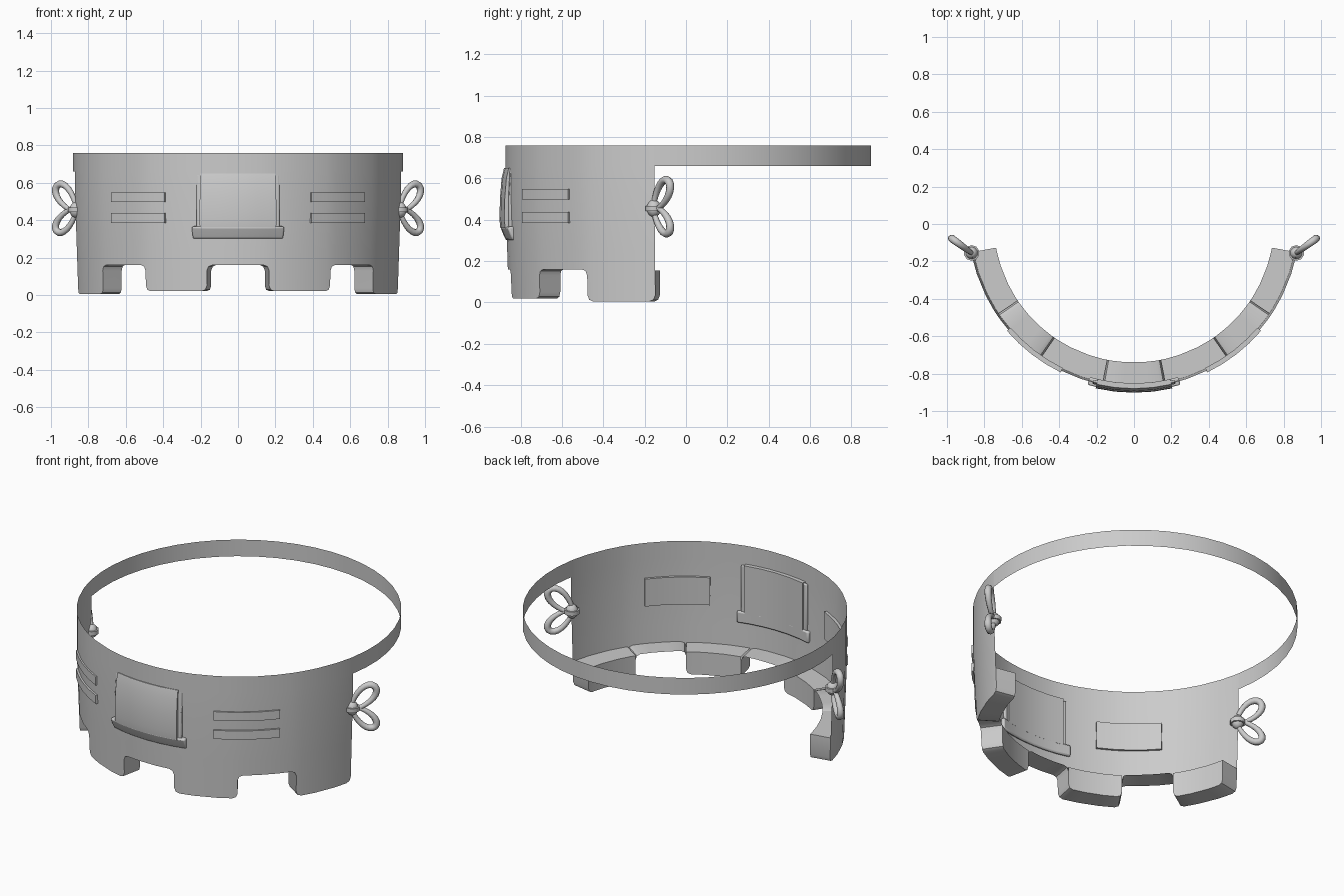
import bpy, bmesh, math
from mathutils import Vector, Matrix

if "Cube" in bpy.data.objects:
    bpy.data.objects.remove(bpy.data.objects["Cube"])

grey = bpy.data.materials.new("plain_grey")
grey.diffuse_color = (0.6, 0.6, 0.6, 1)
grey.use_nodes = True
grey.node_tree.nodes["Principled BSDF"].inputs["Base Color"].default_value = grey.diffuse_color
CY = 0.01          # ring centre in y
R_IN = 0.75        # inner radius of the feet
END = 79.5         # angle where the wall stops, measured from the front


def pt(a, r, z):
    """Point on the cylinder; angle 0 is the front, positive is +x."""
    t = math.radians(a)
    return Vector((r * math.sin(t), CY - r * math.cos(t), z))


def wall_r(z):
    """Wall radius, slightly narrower toward the bottom."""
    return 0.885 if z > 0.5 else 0.868 + 0.017 * z / 0.5


def finish(name, bm, angle=35):
    bmesh.ops.remove_doubles(bm, verts=bm.verts, dist=0.0002)
    bmesh.ops.recalc_face_normals(bm, faces=bm.faces)
    me = bpy.data.meshes.new(name)
    bm.to_mesh(me)
    bm.free()
    me.materials.append(grey)
    ob = bpy.data.objects.new(name, me)
    bpy.context.collection.objects.link(ob)
    bpy.ops.object.select_all(action='DESELECT')
    ob.select_set(True)
    bpy.context.view_layer.objects.active = ob
    bpy.ops.object.shade_smooth_by_angle(angle=math.radians(angle))
    return ob


def strip(bm, rows):
    """Quads between neighbouring rows of points."""
    for p, q in zip(rows, rows[1:]):
        for i in range(len(p) - 1):
            quad = [p[i], p[i + 1], q[i + 1], q[i]]
            if (quad[0] - quad[3]).length < 1e-5 and (quad[1] - quad[2]).length < 1e-5:
                continue
            if (quad[1] - quad[2]).length < 1e-5:
                continue
            bm.faces.new([bm.verts.new(v) for v in quad])


def swept_plate(name, a0, a1, profile, steps=4, bevel=0.0):
    """Closed (radius, height) profile swept around the ring."""
    bm = bmesh.new()
    angles = [a0 + (a1 - a0) * i / steps for i in range(steps + 1)]
    loop = profile + profile[:1]
    strip(bm, [[pt(a, r, z) for r, z in loop] for a in angles])
    for a in (a0, a1):
        bm.faces.new([bm.verts.new(pt(a, r, z)) for r, z in profile])
    ob = finish(name, bm)
    if bevel:
        mod = ob.modifiers.new("soft_edge", 'BEVEL')
        mod.width, mod.segments, mod.limit_method = bevel, 2, 'ANGLE'
    return ob


def foot(a0, a1, z):
    """Lower outline of one foot with rounded corners."""
    mid = [(a0 + (a1 - a0) * t, z) for t in (0.33, 0.67)]
    return [(a0, z + 0.03), (a0 + 0.6, z + 0.008), (a0 + 2, z)] + mid + \
           [(a1 - 2, z), (a1 - 0.6, z + 0.008), (a1, z + 0.03)]


def gap(a0, a1, z=0.16):
    """Outline of one notch between feet."""
    mid = [(a0 + (a1 - a0) * t, z) for t in (0.33, 0.67)]
    return [(a0, z - 0.03), (a0 + 0.6, z - 0.008), (a0 + 2, z)] + mid + \
           [(a1 - 2, z), (a1 - 0.6, z - 0.008), (a1, z - 0.03)]


# lower outline, right half mirrored to the left
FEET = [(11, 34.5, 0.02), (56, END, 0.005)]
half = foot(*FEET[0]) + gap(34.5, 56) + foot(*FEET[1])
outline = [(-a, z) for a, z in reversed(half)] + gap(-11, 11) + half

# front wall, a single sheet
bm = bmesh.new()
strip(bm, [[pt(a, wall_r(h), h) for h in (z, 0.25, 0.5, 0.66, 0.76)] for a, z in outline])
finish("front_wall", bm)

# thin hoop closing the circle behind
bm = bmesh.new()
n = 28
hoop = [END + (360 - 2 * END) * i / n for i in range(n + 1)]
strip(bm, [[pt(a, 0.885, 0.66), pt(a, 0.885, 0.76)] for a in hoop])
finish("back_hoop", bm)

# inward rim: undersides, notch sides and notch ceilings
bm = bmesh.new()
rim = [(-END, 0.155)] + outline + [(END, 0.155)]
strip(bm, [[pt(a, wall_r(z), z), pt(a, R_IN, z)] for a, z in rim])
finish("lower_rim", bm)

# inner faces and tops of the feet
bm = bmesh.new()
for s in (-1, 1):
    for f in FEET:
        strip(bm, [[pt(s * a, R_IN, z), pt(s * a, R_IN, 0.155), pt(s * a, wall_r(0.155), 0.155)]
                   for a, z in foot(*f)])
finish("foot_insides", bm)

# front pouch: backing, flap and lower lip
swept_plate("pouch_backing", -14.5, 14.5,
            [(0.87, 0.645), (0.885, 0.645), (0.893, 0.5), (0.893, 0.34), (0.87, 0.34)], 6, 0.006)
swept_plate("pouch_flap", -13, 13,
            [(0.862, 0.65), (0.89, 0.65), (0.902, 0.6), (0.91, 0.5), (0.912, 0.4),
             (0.908, 0.36), (0.862, 0.36)], 4)
swept_plate("pouch_lip", -16, 16,
            [(0.862, 0.37), (0.908, 0.365), (0.89, 0.32), (0.88, 0.30), (0.862, 0.30)], 6, 0.01)

# paired side bars with a backing plate on the inside
for s, side in ((-1, "left"), (1, "right")):
    for z, level in ((0.385, "lower"), (0.497, "upper")):
        swept_plate(f"{side}_{level}_bar", s * 26, s * 49.5,
                    [(0.87, z), (0.894, z), (0.894, z + 0.052), (0.87, z + 0.052)])
    swept_plate(f"{side}_bar_backing", s * 26, s * 49.5,
                [(0.868, 0.385), (0.876, 0.385), (0.876, 0.55), (0.868, 0.55)])


def bow_loop(name, base, u, tilt, length, width, tube):
    """Teardrop ring of round tube lying in the plane of u and z."""
    d = u * math.cos(tilt) + Vector((0, 0, math.sin(tilt)))
    e = Vector((0, 0, math.cos(tilt))) - u * math.sin(tilt)
    nrm = d.cross(e)
    rows = []
    for i in range(21):
        t = 2 * math.pi * i / 20
        c = base + d * length * (1 - math.cos(t)) / 2 + \
            e * width * math.sin(t) * (0.85 - 0.2 * math.cos(t))
        out = (-d * math.cos(t) * width + e * math.sin(t) * length / 2).normalized()
        r = tube * (0.8 - 0.2 * math.cos(t))
        rows.append([c + (out * math.cos(k * math.pi / 4) + nrm * math.sin(k * math.pi / 4)) * r
                     for k in range(9)])
    bm = bmesh.new()
    strip(bm, rows)
    finish(name, bm, 60)


# bows tied at both ends of the wall
for s, side in ((-1, "left"), (1, "right")):
    u = Vector((0.81 * s, 0.59, 0))
    knot = Vector((0.868 * s, -0.155, 0.455))
    bow_loop(f"{side}_bow_upper_loop", knot + u * 0.005, u, math.radians(48), 0.175, 0.05, 0.02)
    bow_loop(f"{side}_bow_lower_loop", knot + u * 0.005, u, math.radians(-43), 0.165, 0.045, 0.02)
    bm = bmesh.new()
    bmesh.ops.create_uvsphere(bm, u_segments=10, v_segments=8, radius=0.035,
                              matrix=Matrix.Translation(knot) @ Matrix.Diagonal((1, 1, 1.2, 1)))
    finish(f"{side}_bow_knot", bm, 60)
    bm = bmesh.new()
    bmesh.ops.create_cone(bm, cap_ends=True, segments=10, radius1=0.042, radius2=0.042, depth=0.025,
                          matrix=Matrix.Translation(knot))
    finish(f"{side}_bow_band", bm, 40)
